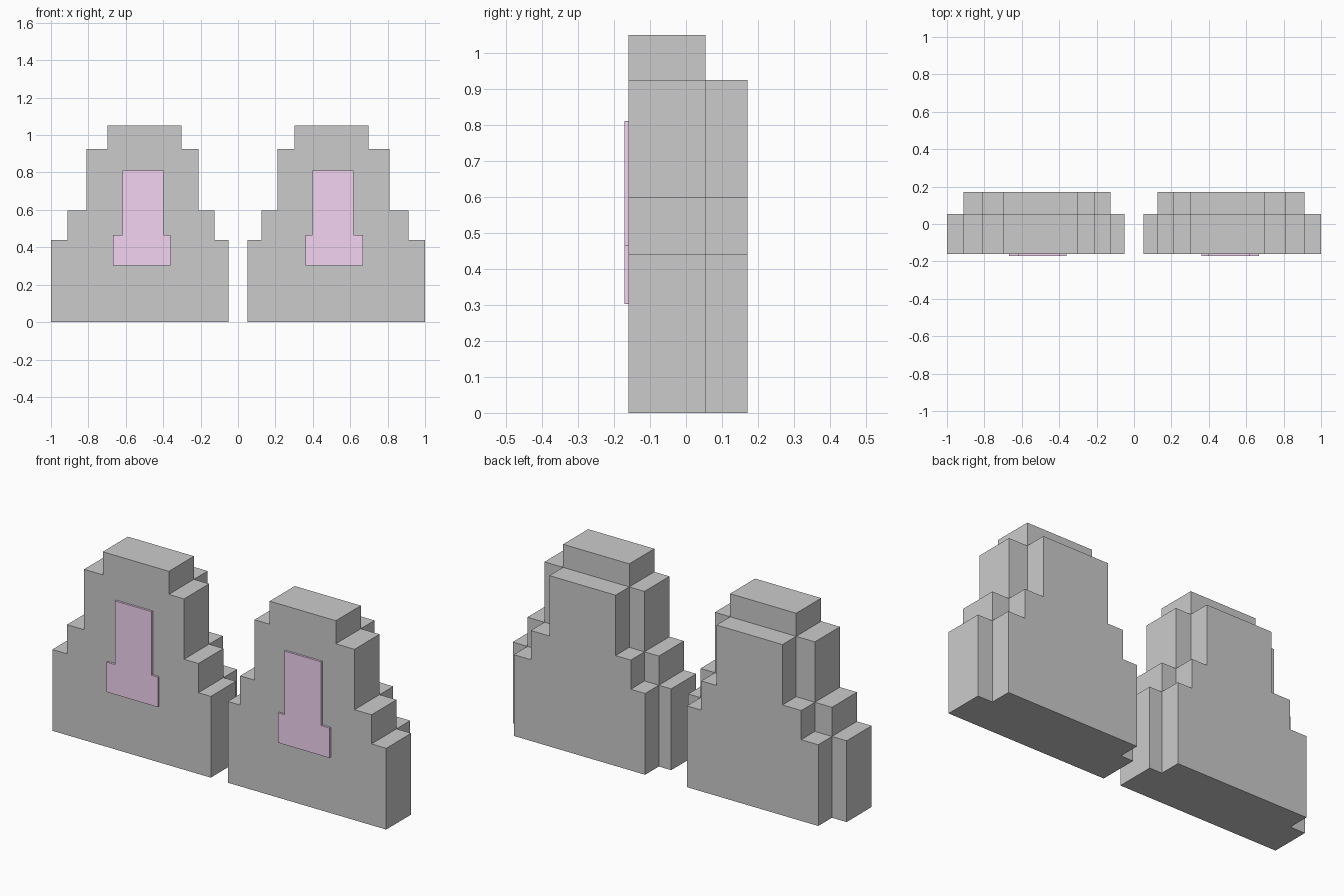
import bpy, bmesh

if "Cube" in bpy.data.objects:
    bpy.data.objects.remove(bpy.data.objects["Cube"])


def stepped_slab(name, tiers, z0, y0, y1, color=None):
    """Extrude a stepped outline; tiers are (x_left, x_right, z_top) from the bottom up."""
    left, right, z = [], [], z0
    for xl, xr, top in tiers:
        left += [(xl, z), (xl, top)]
        right += [(xr, z), (xr, top)]
        z = top
    outline = right + left[::-1]
    bm = bmesh.new()
    face = bm.faces.new([bm.verts.new((x, y0, zz)) for x, zz in outline])
    ext = bmesh.ops.extrude_face_region(bm, geom=[face])
    verts = [g for g in ext["geom"] if isinstance(g, bmesh.types.BMVert)]
    bmesh.ops.translate(bm, verts=verts, vec=(0, y1 - y0, 0))
    bmesh.ops.recalc_face_normals(bm, faces=bm.faces)
    mesh = bpy.data.meshes.new(name)
    bm.to_mesh(mesh)
    bm.free()
    obj = bpy.data.objects.new(name, mesh)
    bpy.context.collection.objects.link(obj)
    # Matching twin on the other side of x = 0
    obj.modifiers.new("mirror", "MIRROR").use_axis[0] = True
    if color:
        mat = bpy.data.materials.new(name + "_color")
        mat.diffuse_color = color
        mat.use_nodes = True
        mat.node_tree.nodes["Principled BSDF"].inputs["Base Color"].default_value = mat.diffuse_color
        mesh.materials.append(mat)
    return obj


# Nested widths shared by the front and back layers
SPANS = [(0.051, 1.0), (0.125, 0.912), (0.211, 0.81), (0.302, 0.698)]
HEIGHTS = [0.44, 0.598, 0.925, 1.05]
Y_FRONT, Y_MID, Y_BACK = -0.16, 0.054, 0.171

# Front layer: four steps
stepped_slab("front_slab", [(*s, h) for s, h in zip(SPANS, HEIGHTS)], 0, Y_FRONT, Y_MID)

# Back layer: each tier is one step narrower
stepped_slab("back_slab", [(*s, h) for s, h in zip(SPANS[1:], HEIGHTS)], 0, Y_MID, Y_BACK)

# Raised coloured panel on the front face
stepped_slab("front_panel", [(0.36, 0.668, 0.465), (0.397, 0.617, 0.81)],
             0.303, -0.171, Y_FRONT, (0.9, 0.66, 0.89, 1))
